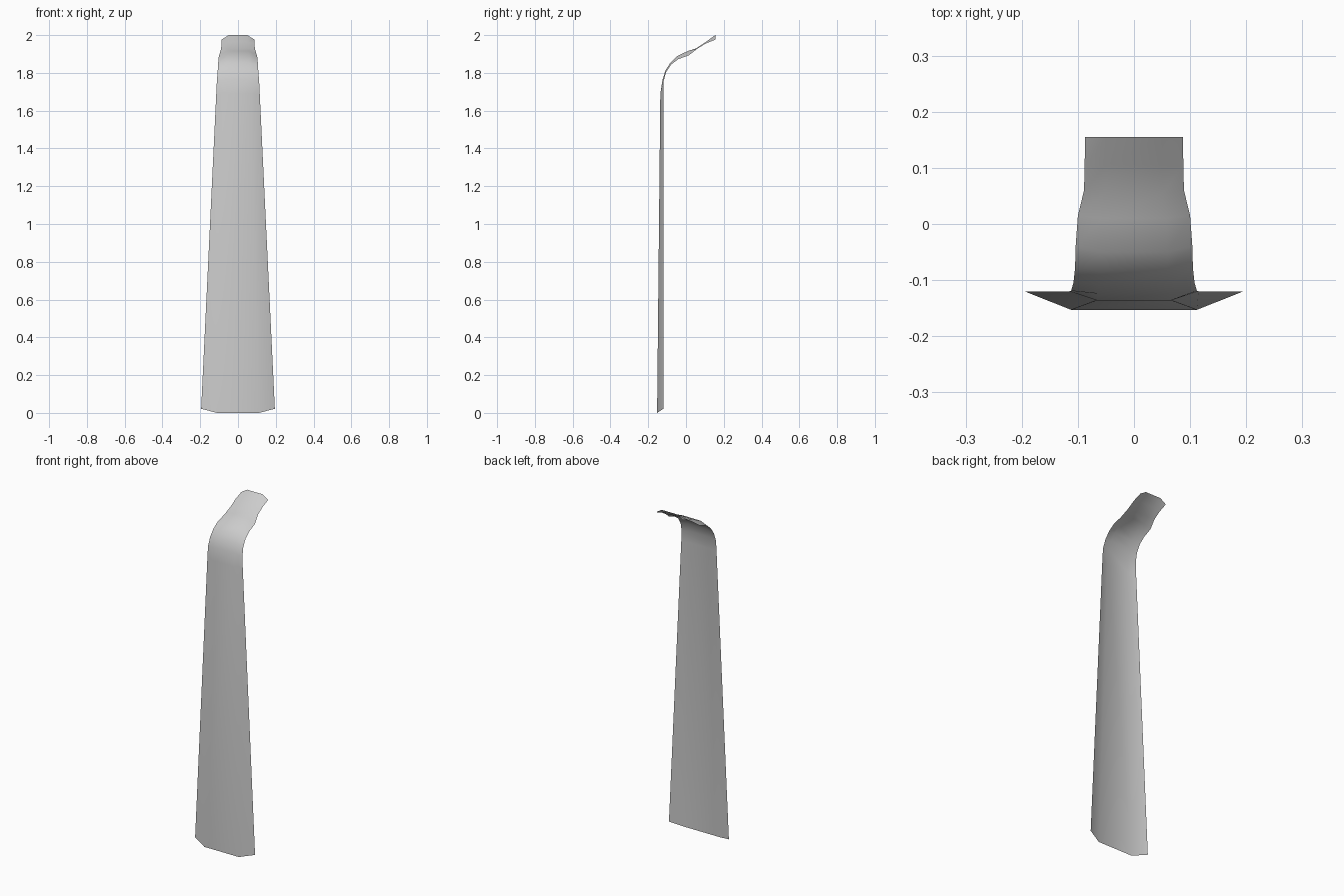
import bpy, bmesh

# Rows: edge half-width, edge y, edge z, middle y, middle z
rows = [
    (0.195, -0.120, 0.022, -0.153, 0.000),
    (0.115, -0.120, 1.690, -0.136, 1.690),
    (0.112, -0.119, 1.755, -0.124, 1.765),
    (0.108, -0.105, 1.805, -0.108, 1.815),
    (0.105, -0.078, 1.845, -0.083, 1.853),
    (0.104, -0.040, 1.873, -0.050, 1.887),
    (0.100, 0.015, 1.893, 0.010, 1.916),
    (0.089, 0.060, 1.928, 0.055, 1.930),
    (0.088, 0.105, 1.956, 0.105, 1.964),
    (0.087, 0.155, 1.976, 0.155, 2.000),
]

# Curved shoehorn-like sheet: a four-point trough section lofted up the bend
bm = bmesh.new()
rings = []
for w, ey, ez, my, mz in rows:
    m = w * 0.575
    rings.append([bm.verts.new(p) for p in
                  ((-w, ey, ez), (-m, my, mz), (m, my, mz), (w, ey, ez))])
for a, b in zip(rings, rings[1:]):
    for i in range(3):
        f = bm.faces.new((a[i], a[i + 1], b[i + 1], b[i]))
        f.smooth = True
mesh = bpy.data.meshes.new("curved_panel")
bm.to_mesh(mesh)
bm.free()
obj = bpy.data.objects.new("curved_panel", mesh)
bpy.context.collection.objects.link(obj)
